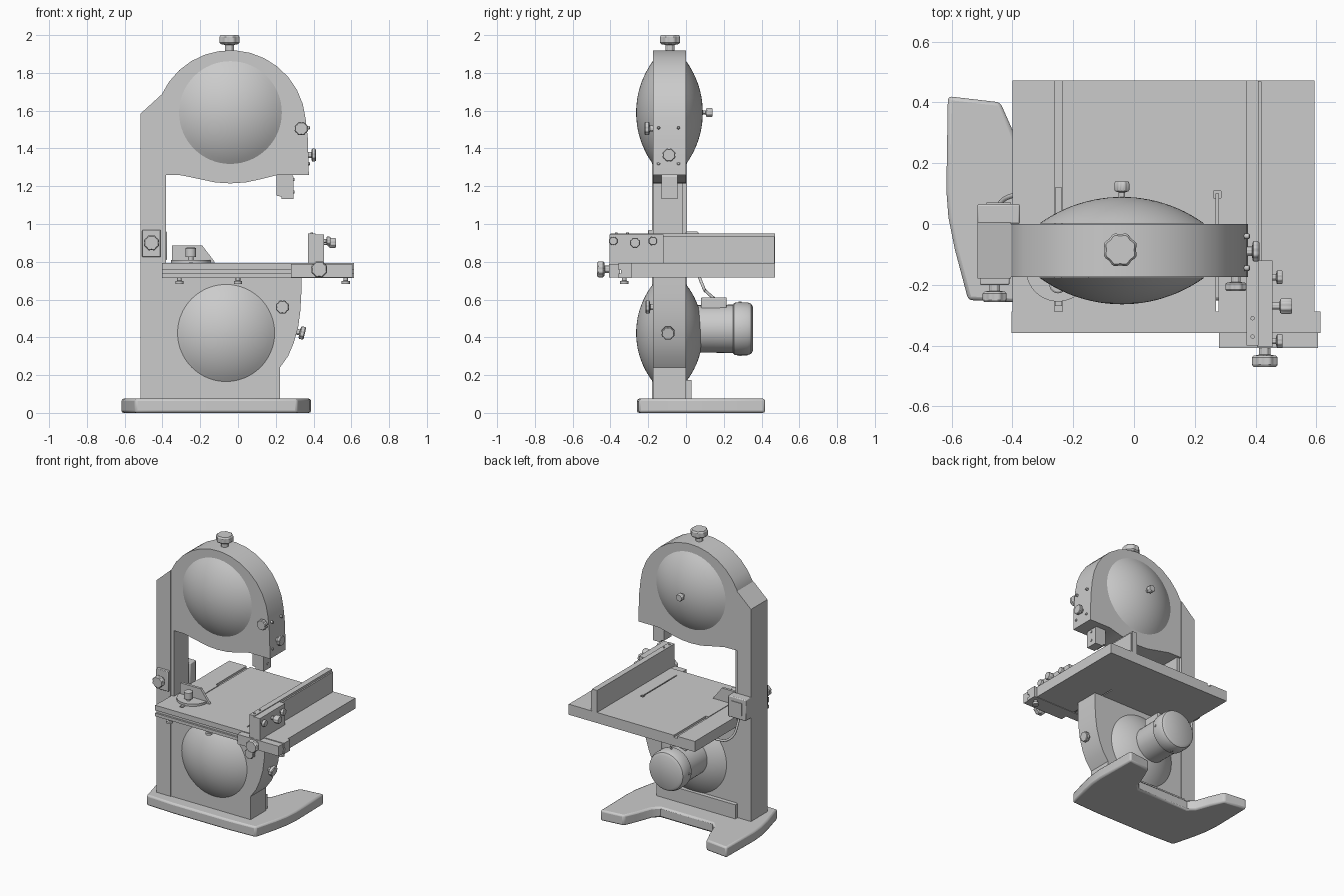
import bpy, bmesh
from math import sin, cos, pi, radians
from mathutils import Vector

if "Cube" in bpy.data.objects:
    bpy.data.objects.remove(bpy.data.objects["Cube"])


def finish(bm, name, bevel=0.0):
    bmesh.ops.recalc_face_normals(bm, faces=bm.faces[:])
    me = bpy.data.meshes.new(name)
    bm.to_mesh(me)
    bm.free()
    ob = bpy.data.objects.new(name, me)
    bpy.context.collection.objects.link(ob)
    if bevel:
        m = ob.modifiers.new("bevel", 'BEVEL')
        m.width, m.segments, m.limit_method = bevel, 2, 'ANGLE'
        m.angle_limit = radians(50)
    bpy.ops.object.select_all(action='DESELECT')
    bpy.context.view_layer.objects.active = ob
    ob.select_set(True)
    bpy.ops.object.shade_smooth_by_angle(angle=radians(32))
    return ob


def prism(name, pts, a, b, axis='y', bevel=0.0):
    """Extrude a 2D outline along an axis from a to b."""
    put = {'x': lambda p, d: (d, p[0], p[1]), 'y': lambda p, d: (p[0], d, p[1]),
           'z': lambda p, d: (p[0], p[1], d)}[axis]
    bm = bmesh.new()
    lo = [bm.verts.new(put(p, a)) for p in pts]
    hi = [bm.verts.new(put(p, b)) for p in pts]
    bm.faces.new(lo)
    bm.faces.new(hi)
    for i in range(len(pts)):
        j = (i + 1) % len(pts)
        bm.faces.new((lo[i], lo[j], hi[j], hi[i]))
    return finish(bm, name, bevel)


def box(name, x, y, z, bevel=0.0):
    return prism(name, [(x[0], y[0]), (x[1], y[0]), (x[1], y[1]), (x[0], y[1])], z[0], z[1], 'z', bevel)


def lathe(name, prof, loc, axis, n=32, flutes=0.0):
    """Revolve (radius, height) pairs about an axis; flutes scallop the rim."""
    q = Vector((0, 0, 1)).rotation_difference(Vector(axis))
    bm = bmesh.new()
    rings = []
    for r, h in prof:
        ring = []
        for i in range(n):
            a = 2 * pi * i / n
            k = r * (1 - flutes * (0.5 + 0.5 * cos(8 * a)))
            ring.append(bm.verts.new(q @ Vector((k * cos(a), k * sin(a), h)) + Vector(loc)))
        rings.append(ring)
    for u, v in zip(rings, rings[1:]):
        for i in range(n):
            j = (i + 1) % n
            bm.faces.new((u[i], u[j], v[j], v[i]))
    bm.faces.new(rings[0])
    bm.faces.new(rings[-1])
    return finish(bm, name)


def knob(name, loc, axis, r, h, flutes=0.1):
    prof = [(.45 * r, -.01), (.45 * r, .35 * h), (.85 * r, .4 * h), (r, .5 * h),
            (r, .88 * h), (.88 * r, h), (.4 * r, h)]
    return lathe(name, prof, loc, axis, 48, flutes)


def arc(cx, cz, r, a0, a1, n):
    return [(cx + r * cos(radians(a0 + (a1 - a0) * i / n)),
             cz + r * sin(radians(a0 + (a1 - a0) * i / n))) for i in range(n + 1)]


F, B, R, U = (0, -1, 0), (0, 1, 0), (1, 0, 0), (0, 0, 1)

# Base foot: mirrored outline with two legs spreading to the back
half = [(-.545, -.25), (-.59, -.08), (-.61, .02), (-.617, .11), (-.612, .42), (-.44, .40),
        (-.40, .31), (-.36, .20), (-.32, .16)]
base = [(-.33, -.26)] + half
prism("base", base + [(-.23 - x, y) for x, y in reversed(base)], 0, .075, 'z', .012)
box("base_rear_block", (-.41, .21), (-.02, .03), (.07, .175))

# Column and housings
prism("column", [(-.515, .07), (-.405, .07), (-.405, 1.685), (-.515, 1.585)], -.18, .005)
box("column_inner_strip", (-.41, -.38), (-.175, -.015), (.70, 1.27))
prism("upper_housing", arc(-.04, 1.52, .40, 156, 5, 13) +
      [(.37, 1.45), (.375, 1.26), (.21, 1.26), (.12, 1.237), (.04, 1.22), (-.04, 1.215), (-.12, 1.22),
       (-.2, 1.237), (-.3, 1.258), (-.405, 1.26)], -.175, 0)
prism("lower_housing", [(-.405, .07), (.222, .07), (.222, .24), (.265, .30), (.295, .37), (.318, .45),
                        (.33, .54), (.335, .63), (.335, .72), (-.405, .72)], -.175, 0)

# Domed wheel covers, front and back
for tag, x, z, r in (("upper", -.04, 1.59, .272), ("lower", -.063, .423, .257)):
    sr = (r * r + .088 ** 2) / (2 * .088)
    prof = [(r * k / 12, .088 - sr + (sr * sr - (r * k / 12) ** 2) ** .5) for k in range(12, 0, -1)]
    prof.append((.002, .088))
    lathe(tag + "_front_cover", prof, (x, -.176, z), F, 64)
    lathe(tag + "_back_cover", prof, (x, .001, z), B, 64)

# Control knobs on the housings
knob("tension_knob", (-.045, -.085, 1.92), U, .057, .08)
knob("upper_rear_knob", (-.04, .085, 1.59), B, .026, .055)
knob("upper_front_knob", (.335, -.175, 1.505), F, .037, .045)
knob("upper_side_knob", (.375, -.09, 1.365), R, .036, .037)
knob("lower_front_knob", (.235, -.175, .56), F, .037, .04)
knob("lower_side_knob", (.31, -.095, .43), (.97, 0, -.22), .036, .045)
for y in (-.145, -.04):
    for z in (1.32, 1.51):
        lathe("side_screw", [(.009, -.01), (.009, .006), (.005, .009)], (.372, y, z), R, 12)

# Blade guide
prism("blade_guide", [(.205, 1.27), (.205, 1.15), (.23, 1.145), (.23, 1.132), (.293, 1.132),
                      (.293, 1.25), (.28, 1.27)], -.13, -.045)
for z in (1.17, 1.235):
    lathe("guide_screw", [(.008, -.005), (.008, .006)], (.292, -.087, z), R, 12)

# Table with mitre groove and blade slot
table = prism("table", [(-.40, .718), (.593, .718), (.593, .793), (-.235, .793), (-.235, .778),
                        (-.262, .778), (-.262, .793), (-.40, .793)], -.29, .472)
cut = box("blade_slot_cutter", (.27, .278), (-.31, .10), (.70, .82))
hole = box("blade_hole_cutter", (.262, .286), (.085, .108), (.76, .82))
for c in (cut, hole):
    c.hide_render = True
    c.hide_viewport = True
    m = table.modifiers.new("slot", 'BOOLEAN')
    m.object, m.operation, m.solver = c, 'DIFFERENCE', 'EXACT'

# Front rail (grooved section) with bolts and the fence carriage
prism("front_rail", [(-.288, .715), (-.288, .793), (-.358, .793), (-.358, .757), (-.345, .757),
                     (-.345, .737), (-.358, .737), (-.358, .715)], -.402, .613, 'x')
for x in (-.31, 0, .57):
    lathe("rail_bolt", [(.012, .05), (.012, .018), (.022, .015), (.022, 0)], (x, -.327, .682), U, 16)
box("fence_carriage", (.28, .605), (-.408, -.35), (.718, .788))
knob("carriage_knob", (.43, -.408, .76), F, .045, .062)

# Rip fence: tall plate, front block and clamp knobs
box("fence", (.37, .41), (-.40, .472), (.79, .95))
box("fence_ledge", (.408, .42), (-.13, .468), (.79, .935))
box("fence_block", (.405, .456), (-.405, -.12), (.785, .945))
for y, z, h, r in ((-.385, .91, .034, .024), (-.27, .90, .065, .028), (-.175, .91, .034, .024)):
    knob("fence_knob", (.455, y, z), R, r, h)
for y in (-.37, -.31):
    lathe("fence_screw", [(.007, -.01), (.007, .005)], (.39, y, .95), U, 12)

# Mitre gauge
prism("mitre_plate", [(-.35, .795), (-.12, .795), (-.19, .887), (-.35, .887)], -.15, -.132)
prism("mitre_protractor", arc(-.25, -.15, .105, 180, 360, 20), .794, .81, 'z')
lathe("mitre_handle", [(.014, 0), (.014, .02), (.028, .02), (.028, .066), (.022, .07)],
      (-.25, -.20, .805), U, 24)
box("mitre_bar", (-.26, -.237), (-.27, .12), (.776, .796))

# Switch box and front plate on the column
box("switch_box", (-.515, -.375), (0, .065), (.81, .96), .006)
box("switch_panel", (-.485, -.405), (.06, .07), (.84, .93))
box("lock_plate", (-.507, -.41), (-.20, -.175), (.825, .968), .004)
knob("lock_knob", (-.458, -.20, .90), F, .042, .056)

# Motor with end cap and terminal box
M = (-.085, 0, .445)
lathe("motor", [(.10, .02), (.125, .05), (.128, .255), (.12, .255)], M, B, 40)
lathe("motor_end_cap", [(.125, .247), (.137, .255), (.14, .27), (.14, .325), (.132, .345), (.115, .355)],
      M, B, 40)
box("terminal_box", (-.145, -.025), (.08, .215), (.55, .612), .006)
for a in range(4):
    t = radians(45 * 2 * a)
    lathe("cap_screw", [(.008, -.01), (.008, .006)],
          (M[0] + .138 * cos(t), .285, M[2] + .138 * sin(t)), (cos(t), 0, sin(t)), 12)

# Power cable from switch box to terminal box
cu = bpy.data.curves.new("power_cable", 'CURVE')
cu.dimensions, cu.bevel_depth, cu.bevel_resolution = '3D', .008, 3
sp = cu.splines.new('BEZIER')
path = [(-.45, .035, .815), (-.41, .09, .67), (-.26, .11, .64), (-.12, .15, .605)]
sp.bezier_points.add(len(path) - 1)
for bp, p in zip(sp.bezier_points, path):
    bp.co = p
    bp.handle_left_type = bp.handle_right_type = 'AUTO'
bpy.context.collection.objects.link(bpy.data.objects.new("power_cable", cu))
